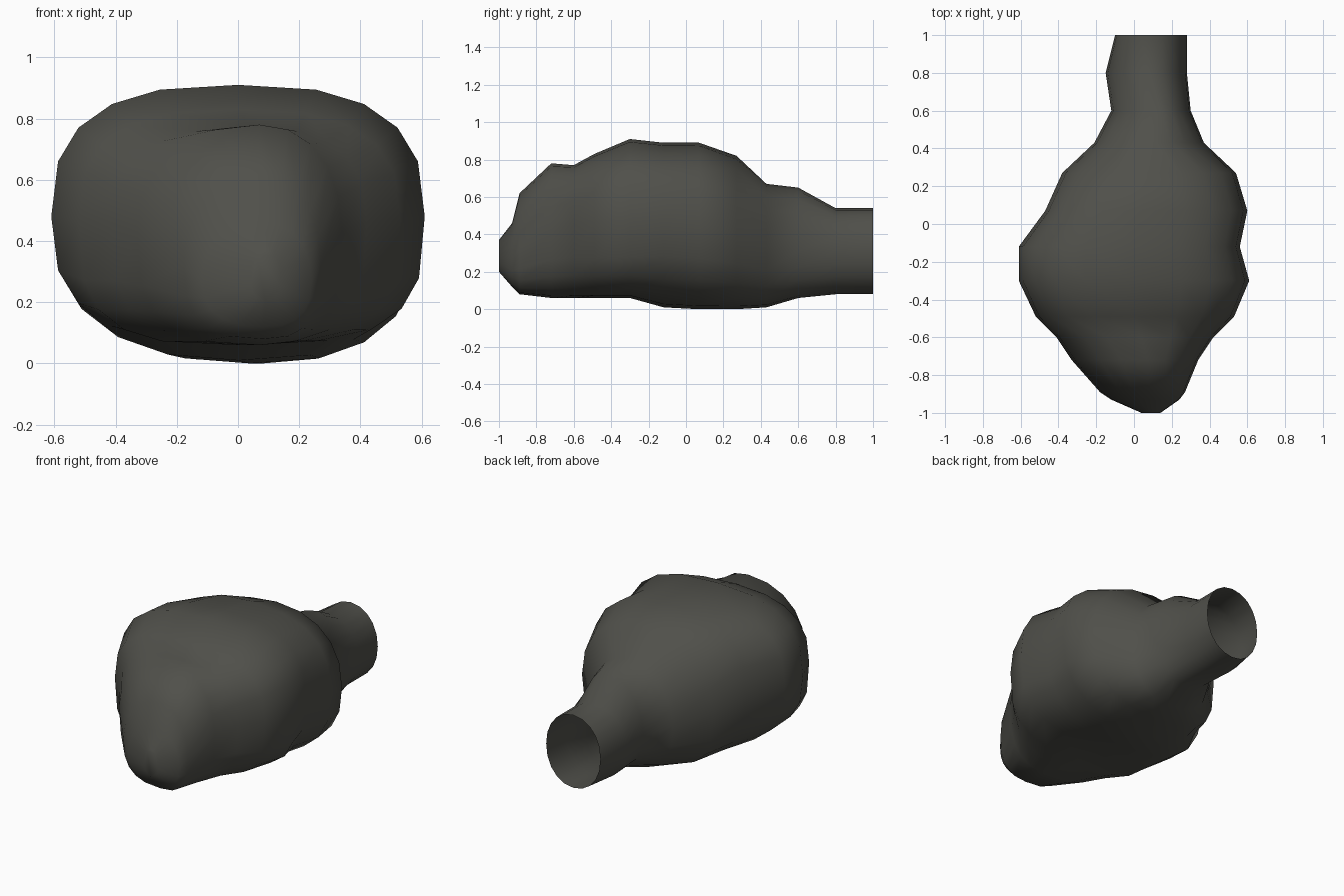
import bpy, bmesh, math

SIDES = 20

# Stations along the body: y, x min, x max, z min, z max,
# x of the ridge, z of the widest point, squareness of top / lower left / lower right
STATIONS = [
    (-1.00, 0.04, 0.14, 0.20, 0.37, 0.09, 0.28, 2.0, 2.0, 2.0),
    (-0.93, -0.12, 0.24, 0.12, 0.46, 0.08, 0.27, 2.2, 2.4, 2.6),
    (-0.89, -0.18, 0.27, 0.08, 0.62, 0.08, 0.32, 2.1, 2.7, 2.8),
    (-0.72, -0.33, 0.34, 0.06, 0.78, 0.07, 0.42, 2.2, 3.0, 2.8),
    (-0.60, -0.41, 0.42, 0.06, 0.77, 0.04, 0.46, 2.6, 3.2, 3.0),
    (-0.49, -0.52, 0.53, 0.06, 0.83, 0.00, 0.47, 2.7, 3.2, 3.2),
    (-0.30, -0.61, 0.61, 0.06, 0.91, 0.00, 0.48, 2.7, 2.7, 3.2),
    (-0.12, -0.61, 0.56, 0.01, 0.89, 0.00, 0.48, 2.7, 2.4, 2.7),
    (0.07, -0.47, 0.60, 0.00, 0.89, 0.04, 0.46, 2.6, 2.7, 2.6),
    (0.27, -0.38, 0.54, 0.00, 0.82, 0.08, 0.40, 2.3, 3.0, 2.5),
    (0.43, -0.21, 0.37, 0.01, 0.67, 0.11, 0.33, 2.1, 2.6, 2.4),
    (0.60, -0.12, 0.30, 0.06, 0.65, 0.14, 0.31, 2.0, 2.2, 2.2),
    (0.80, -0.15, 0.28, 0.08, 0.54, 0.09, 0.31, 2.1, 2.1, 2.1),
    (1.00, -0.10, 0.28, 0.08, 0.54, 0.09, 0.31, 2.1, 2.1, 2.1),
]


def power(v, n):
    return math.copysign(abs(v) ** (2.0 / n), v)


def section(bm, y, x0, x1, z0, z1, cx, cz, top, low_left, low_right):
    """One lopsided rounded-square ring across the body."""
    ring = []
    for i in range(SIDES):
        a = 2 * math.pi * i / SIDES
        c, s = math.cos(a), math.sin(a)
        n = top if s >= 0 else (low_left if c < 0 else low_right)
        rx = x1 - cx if c >= 0 else cx - x0
        rz = z1 - cz if s >= 0 else cz - z0
        ring.append(bm.verts.new((cx + rx * power(c, n), y, cz + rz * power(s, n))))
    return ring


# Pear-shaped body drawn out into an open tube at the back
bm = bmesh.new()
rings = [section(bm, *s) for s in STATIONS]
for a, b in zip(rings, rings[1:]):
    for i in range(SIDES):
        j = (i + 1) % SIDES
        bm.faces.new((a[i], a[j], b[j], b[i]))
bm.faces.new(rings[0])  # closed nose, the tube end stays open
bmesh.ops.recalc_face_normals(bm, faces=bm.faces)
for f in bm.faces:
    f.smooth = True
mesh = bpy.data.meshes.new("body")
bm.to_mesh(mesh)
bm.free()
body = bpy.data.objects.new("body", mesh)
bpy.context.collection.objects.link(body)

# Single dark stone colour
stone = bpy.data.materials.new("dark olive grey")
stone.diffuse_color = (0.08, 0.08, 0.069, 1)
mesh.materials.append(stone)
